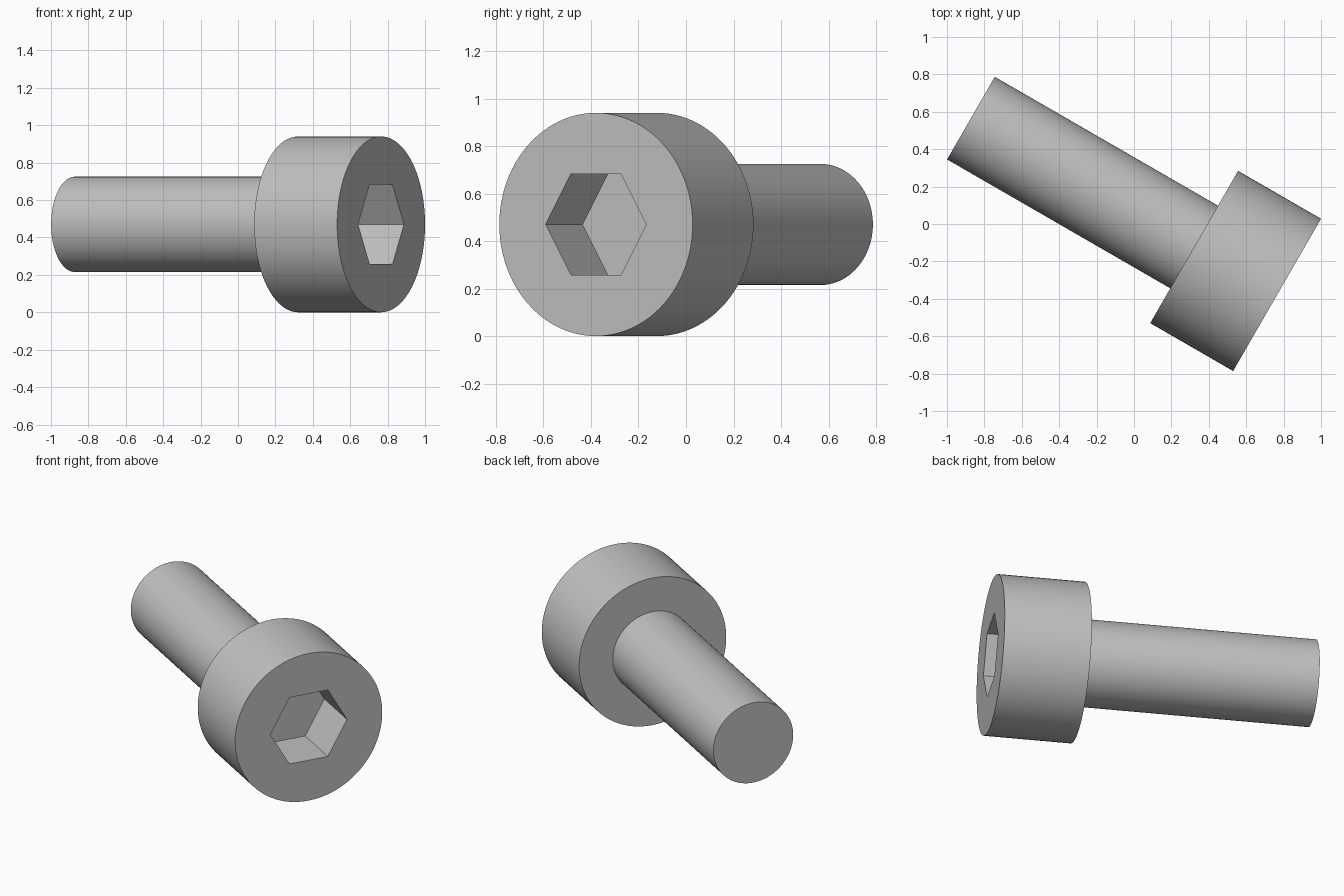
import bpy, bmesh
from math import sin, cos, pi, radians
from mathutils import Matrix, Vector

if "Cube" in bpy.data.objects:
    bpy.data.objects.remove(bpy.data.objects["Cube"], do_unlink=True)

SEGMENTS = 96
HEAD_R, HEAD_LEN = 0.47, 0.512
SHANK_R, TOTAL_LEN = 0.255, 1.89
HEX_APOTHEM, SOCKET_DEPTH = 0.212, 0.31

# Bolt frame: local x runs from the head face down the shank
PLACE = Matrix.Translation((0.765, -0.379, HEAD_R)) @ Matrix.Rotation(radians(150), 4, 'Z')

steel = bpy.data.materials.new("grey steel")
steel.use_nodes = True
colour = (0.53, 0.53, 0.53, 1)
steel.diffuse_color = colour
bsdf = steel.node_tree.nodes["Principled BSDF"]
bsdf.inputs["Base Color"].default_value = colour


def round_section(radius):
    return lambda angle: radius


def hex_section(angle):
    return HEX_APOTHEM / cos(angle % (pi / 3) - pi / 6)


def loft(name, stations):
    """Skin (distance, section) rings along the bolt axis and cap both ends."""
    bm = bmesh.new()
    rings = []
    for x, section in stations:
        ring = []
        for i in range(SEGMENTS):
            a = 2 * pi * i / SEGMENTS
            r = section(a)
            ring.append(bm.verts.new(PLACE @ Vector((x, r * cos(a), r * sin(a)))))
        rings.append(ring)
    for a, b in zip(rings, rings[1:]):
        for i in range(SEGMENTS):
            j = (i + 1) % SEGMENTS
            bm.faces.new((a[i], a[j], b[j], b[i]))
    bm.faces.new(rings[0])
    bm.faces.new(rings[-1])
    bmesh.ops.recalc_face_normals(bm, faces=bm.faces)
    mesh = bpy.data.meshes.new(name)
    bm.to_mesh(mesh)
    bm.free()
    mesh.materials.append(steel)
    obj = bpy.data.objects.new(name, mesh)
    bpy.context.collection.objects.link(obj)
    bpy.ops.object.select_all(action='DESELECT')
    obj.select_set(True)
    bpy.context.view_layer.objects.active = obj
    bpy.ops.object.shade_smooth_by_angle(angle=radians(30))


# Cylindrical head with hexagonal socket
loft("bolt_head", [(SOCKET_DEPTH, hex_section), (0, hex_section),
                   (0, round_section(HEAD_R)), (HEAD_LEN, round_section(HEAD_R))])

# Plain shank, seated slightly inside the head
loft("bolt_shank", [(HEAD_LEN - 0.05, round_section(SHANK_R)),
                    (TOTAL_LEN, round_section(SHANK_R))])
